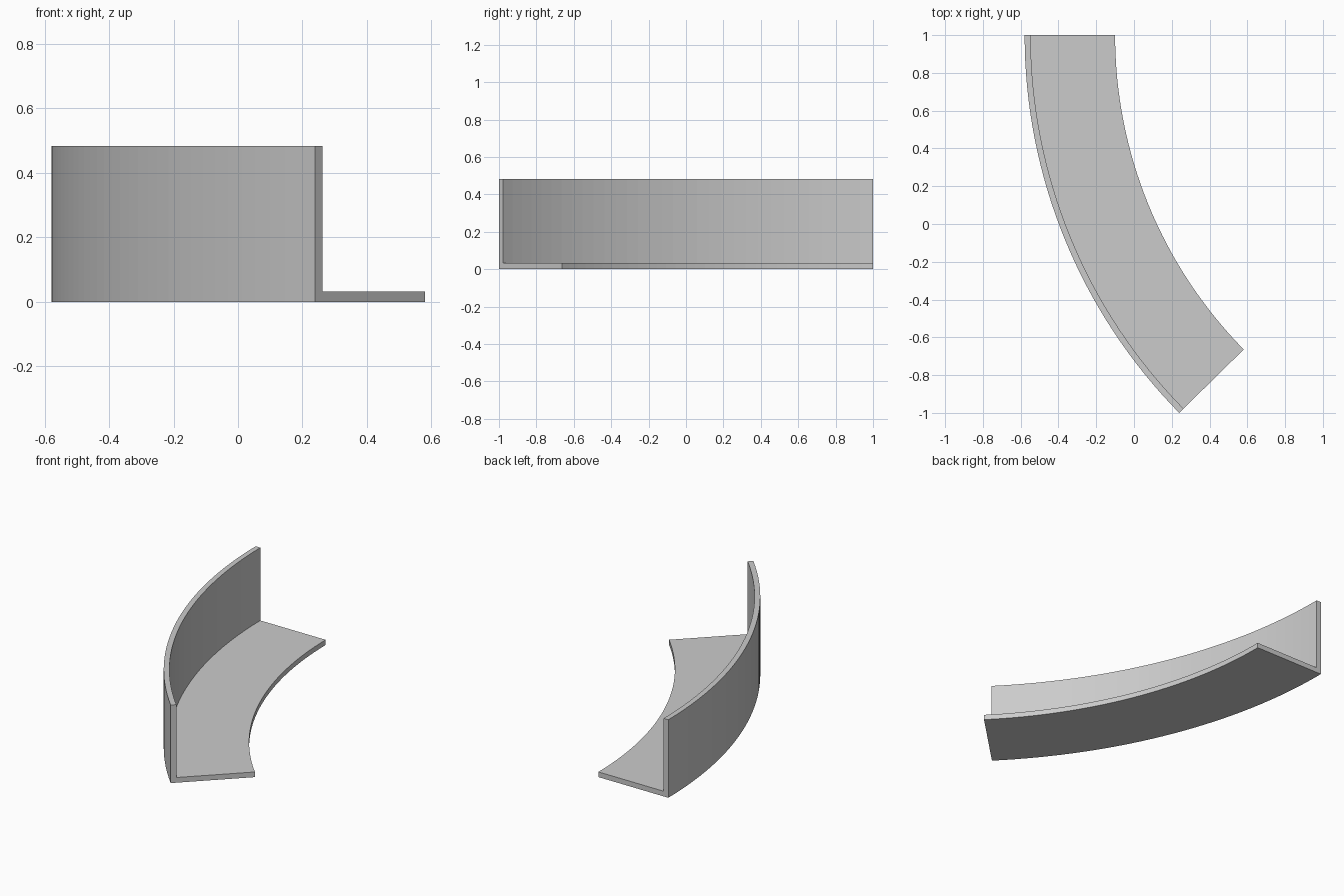
import bpy
import bmesh
import math
from mathutils import Vector

cube = bpy.data.objects.get("Cube")
if cube:
    bpy.data.objects.remove(cube)

# Dimensions
SWEEP = math.radians(44.5)
RADIUS = 2 / math.sin(SWEEP)
LEFT, BACK = -0.579, 1.0
WIDTH, HEIGHT, THICK = 0.479, 0.483, 0.032
STEPS = 32

# Plain grey material
grey = bpy.data.materials.new("plain_grey")
grey.use_nodes = True
colour = (0.6, 0.6, 0.6, 1)
grey.diffuse_color = colour
grey.node_tree.nodes["Principled BSDF"].inputs["Base Color"].default_value = colour

# L-shaped section: thin outer wall standing on a flat floor
profile = [(0, 0), (WIDTH, 0), (WIDTH, THICK), (THICK, THICK),
           (THICK, HEIGHT), (0, HEIGHT)]
bm = bmesh.new()
start = [bm.verts.new((LEFT + x, BACK, z)) for x, z in profile]
edges = [bm.edges.new((a, b)) for a, b in zip(start, start[1:] + start[:1])]

# Sweep the section around the bend centre
centre = Vector((LEFT + RADIUS, BACK, 0))
result = bmesh.ops.spin(bm, geom=start + edges, cent=centre, axis=(0, 0, 1),
                        angle=SWEEP, steps=STEPS, use_duplicate=False)

# Close both ends
bmesh.ops.holes_fill(bm, edges=[e for e in bm.edges if e.is_boundary], sides=0)
bmesh.ops.recalc_face_normals(bm, faces=bm.faces)

mesh = bpy.data.meshes.new("curved_angle_channel")
bm.to_mesh(mesh)
bm.free()
mesh.materials.append(grey)
channel = bpy.data.objects.new("curved_angle_channel", mesh)
bpy.context.collection.objects.link(channel)
